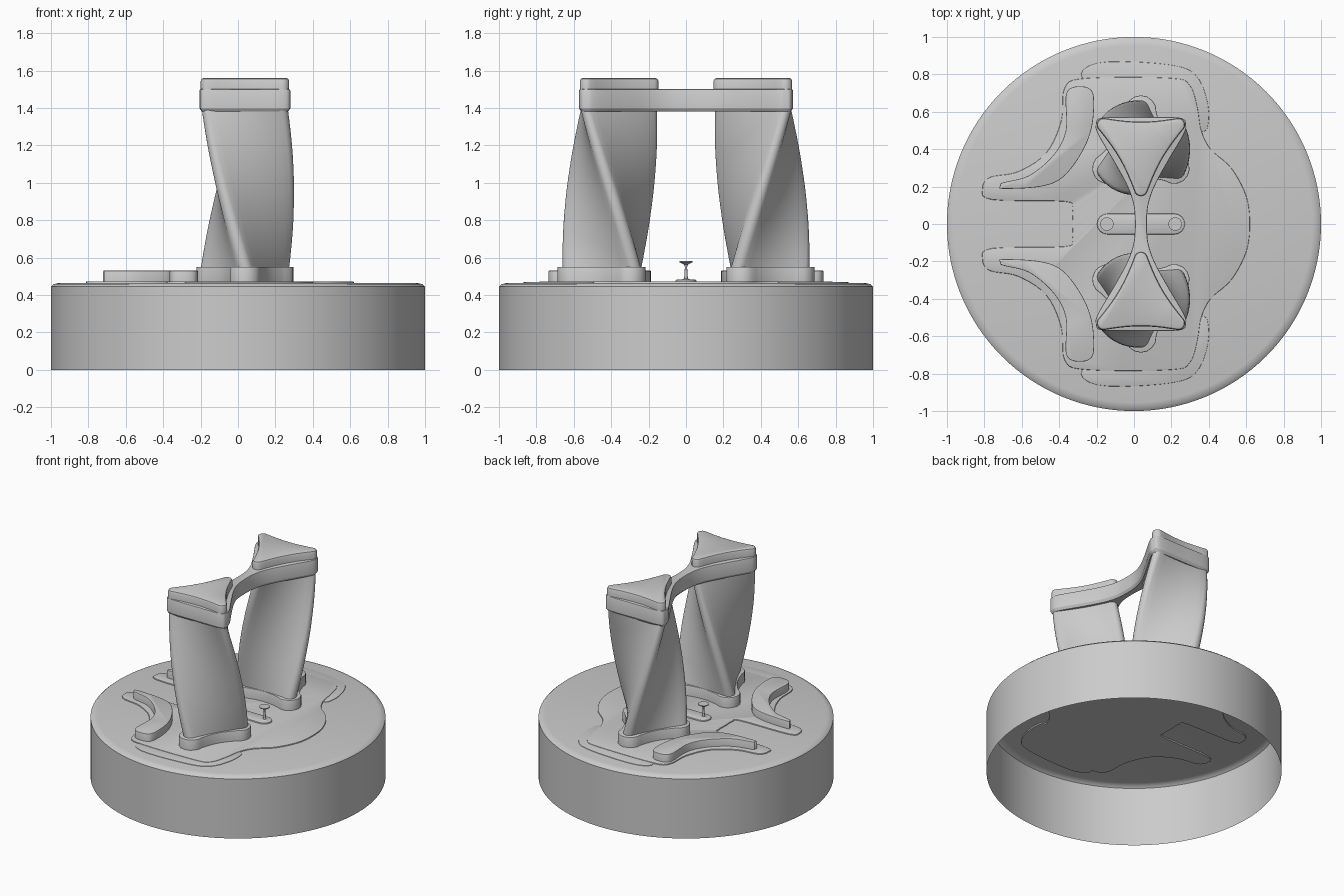
import bpy, bmesh, math
from mathutils import Vector

cube = bpy.data.objects.get("Cube")
if cube:
    bpy.data.objects.remove(cube, do_unlink=True)

GREY = (0.6, 0.6, 0.6, 1.0)
stone = bpy.data.materials.new("stone grey")
stone.use_nodes = True
stone.diffuse_color = GREY
stone.node_tree.nodes["Principled BSDF"].inputs["Base Color"].default_value = GREY

CX = 0.037  # x of the tower axis
DECK = 0.465  # top of the drum


def loft(name, rings, mirrored=False, open_bottom=False):
    """Skin a stack of (outline, z) rings; optionally mirror front to back."""
    bm = bmesh.new()
    loops = [[bm.verts.new((p[0], p[1], z)) for p in outline] for outline, z in rings]
    for low, high in zip(loops, loops[1:]):
        n = len(low)
        for i in range(n):
            j = (i + 1) % n
            bm.faces.new((low[i], low[j], high[j], high[i]))
    bm.faces.new(loops[-1])
    if not open_bottom:
        bm.faces.new(loops[0][::-1])
    mesh = bpy.data.meshes.new(name)
    bm.to_mesh(mesh)
    bm.free()
    mesh.materials.append(stone)
    obj = bpy.data.objects.new(name, mesh)
    bpy.context.collection.objects.link(obj)
    bpy.ops.object.select_all(action='DESELECT')
    obj.select_set(True)
    bpy.context.view_layer.objects.active = obj
    bpy.ops.object.shade_smooth_by_angle(angle=math.radians(32))
    if mirrored:
        mod = obj.modifiers.new("mirror", 'MIRROR')
        mod.use_axis = (False, True, False)
        mod.use_mirror_merge = False
    return obj


def circle(r, x=0, y=0, n=24):
    return [(x + r * math.cos(math.tau * i / n), y + r * math.sin(math.tau * i / n))
            for i in range(n)]


def smooth(points, steps=5):
    """Closed curve through the points, returned counter-clockwise."""
    pts = [Vector(p) for p in points]
    out = []
    for i in range(len(pts)):
        a, b, c, d = (pts[(i + k - 1) % len(pts)] for k in range(4))
        for s in range(steps):
            t = s / steps
            out.append(0.5 * (2 * b + (c - a) * t + (2 * a - 5 * b + 4 * c - d) * t * t
                              + (3 * b - a - 3 * c + d) * t ** 3))
    area = sum(p.x * q.y - q.x * p.y for p, q in zip(out, out[1:] + out[:1]))
    return out if area > 0 else out[::-1]


def inset(outline, amount):
    result = []
    for i, p in enumerate(outline):
        a, b = Vector(outline[i - 1]), Vector(outline[(i + 1) % len(outline)])
        t = (b - a).normalized()
        result.append(Vector(p) + Vector((-t.y, t.x)) * amount)
    return result


def slab(name, outline, z0, z1, top=0.006, bottom=0.0, mirrored=False):
    """Extruded outline with chamfered rims."""
    rings = [(outline, z0)]
    if bottom:
        rings = [(inset(outline, bottom), z0), (outline, z0 + bottom * 1.5)]
    rings += [(outline, z1 - top), (inset(outline, top * 0.3), z1 - top * 0.3),
              (inset(outline, top), z1)]
    return loft(name, rings, mirrored)


def triangle(cy, reach, radius, turn, bow, sweep=60):
    """Round-cornered triangle with slightly hollow sides."""
    pts = []
    for k in range(3):
        a = math.radians(turn + 120 * k)
        centre = Vector((CX + reach * math.cos(a), cy + reach * math.sin(a)))
        for s in range(9):
            b = a + math.radians(sweep) * (s / 4 - 1)
            pts.append(centre + radius * Vector((math.cos(b), math.sin(b))))
        a2 = a + math.tau / 3
        nxt = Vector((CX + reach * math.cos(a2), cy + reach * math.sin(a2)))
        b2 = a2 - math.radians(sweep)
        end = nxt + radius * Vector((math.cos(b2), math.sin(b2)))
        start = pts[-1]
        mid = a + math.pi / 3
        inward = -Vector((math.cos(mid), math.sin(mid)))
        for s in range(1, 10):
            t = s / 10
            pts.append(start.lerp(end, t) + inward * bow * math.sin(math.pi * t))
    return pts


def both_sides(half, axis, about=0.0):
    """Complete an open half outline by reflecting it."""
    flipped = []
    for p in half[::-1]:
        q = list(p)
        q[axis] = 2 * about - q[axis]
        if abs(q[axis] - p[axis]) > 0.001:
            flipped.append(tuple(q))
    return list(half) + flipped


# Hollow drum, open underneath
loft("base_drum", [(circle(r, n=128), z) for r, z in
                   ((1, 0), (1, 0.445), (0.985, 0.458), (0.955, DECK))], open_bottom=True)

# Low paving: main plaza with an entry notch, and outer wings
plaza = [(0.62, 0), (0.6, 0.15), (0.52, 0.3), (0.41, 0.4), (0.36, 0.5), (0.34, 0.62),
         (0.3, 0.74), (0.2, 0.78), (-0.25, 0.78), (-0.37, 0.73), (-0.39, 0.55),
         (-0.47, 0.38), (-0.62, 0.28), (-0.77, 0.25), (-0.81, 0.19), (-0.76, 0.13),
         (-0.37, 0.12), (-0.33, 0.08), (-0.33, 0)]
slab("plaza", smooth(both_sides(plaza, 1)), 0.455, 0.473, top=0.005)
wing = [(-0.24, 0.74), (-0.2, 0.86), (0.2, 0.85), (0.35, 0.77), (0.4, 0.56), (0.3, 0.5)]
slab("plaza_wing", smooth(wing), 0.455, 0.469, top=0.003, mirrored=True)

# Curved tapering benches
bench = [(-0.7, 0.222), (-0.56, 0.26), (-0.43, 0.37), (-0.365, 0.5), (-0.365, 0.68),
         (-0.33, 0.73), (-0.25, 0.73), (-0.215, 0.68), (-0.225, 0.52), (-0.28, 0.38),
         (-0.38, 0.25), (-0.5, 0.2), (-0.7, 0.188), (-0.715, 0.205)]
slab("bench", smooth(bench), 0.46, 0.53, top=0.004, mirrored=True)

# Three-lobed footings
slab("tower_footing", triangle(0.4, 0.205, 0.083, 90, 0.02, 95), 0.46, 0.55,
     top=0.005, mirrored=True)

# Towers: triangular section turning sixty degrees on the way up
levels = 28
rings = []
for i in range(levels + 1):
    t = i / levels
    rings.append((triangle(0.395 + 0.02 * t, 0.22 + 0.005 * t, 0.045 - 0.01 * t,
                           90 + 60 * t, 0.012), 0.54 + 0.85 * t))
loft("twisted_tower", rings, mirrored=True)

# Bridge band joining the tower heads
flank = [(0.005, 0), (-0.002, 0.1), (-0.035, 0.2), (-0.105, 0.33), (-0.19, 0.475),
         (-0.204, 0.53), (-0.17, 0.568), (CX, 0.57)]
back_half = both_sides(flank, 0, CX)
front_half = [(x, -y) for x, y in back_half[1:-1]][::-1]
slab("bridge_band", smooth(back_half + front_half), 1.38, 1.5, top=0.006, bottom=0.012)

# Roof caps
slab("roof_cap", triangle(0.415, 0.23, 0.037, 30, 0.02), 1.49, 1.56, top=0.015,
     mirrored=True)

# Central plinth with two small flared basins
plinth = [(x + CX + side * 0.18, y) for side in (1, -1)
          for x, y in [(0.055 * side * math.sin(math.pi * k / 8),
                        -0.055 * side * math.cos(math.pi * k / 8)) for k in range(9)]]
slab("centre_plinth", plinth, 0.46, 0.482, top=0.006)
for label, x in (("left", 0.22), ("right", -0.145)):
    profile = ((0.03, 0.478), (0.01, 0.488), (0.006, 0.55), (0.012, 0.563),
               (0.036, 0.576), (0.036, 0.582))
    loft(label + "_basin", [(circle(r, x), z) for r, z in profile])
